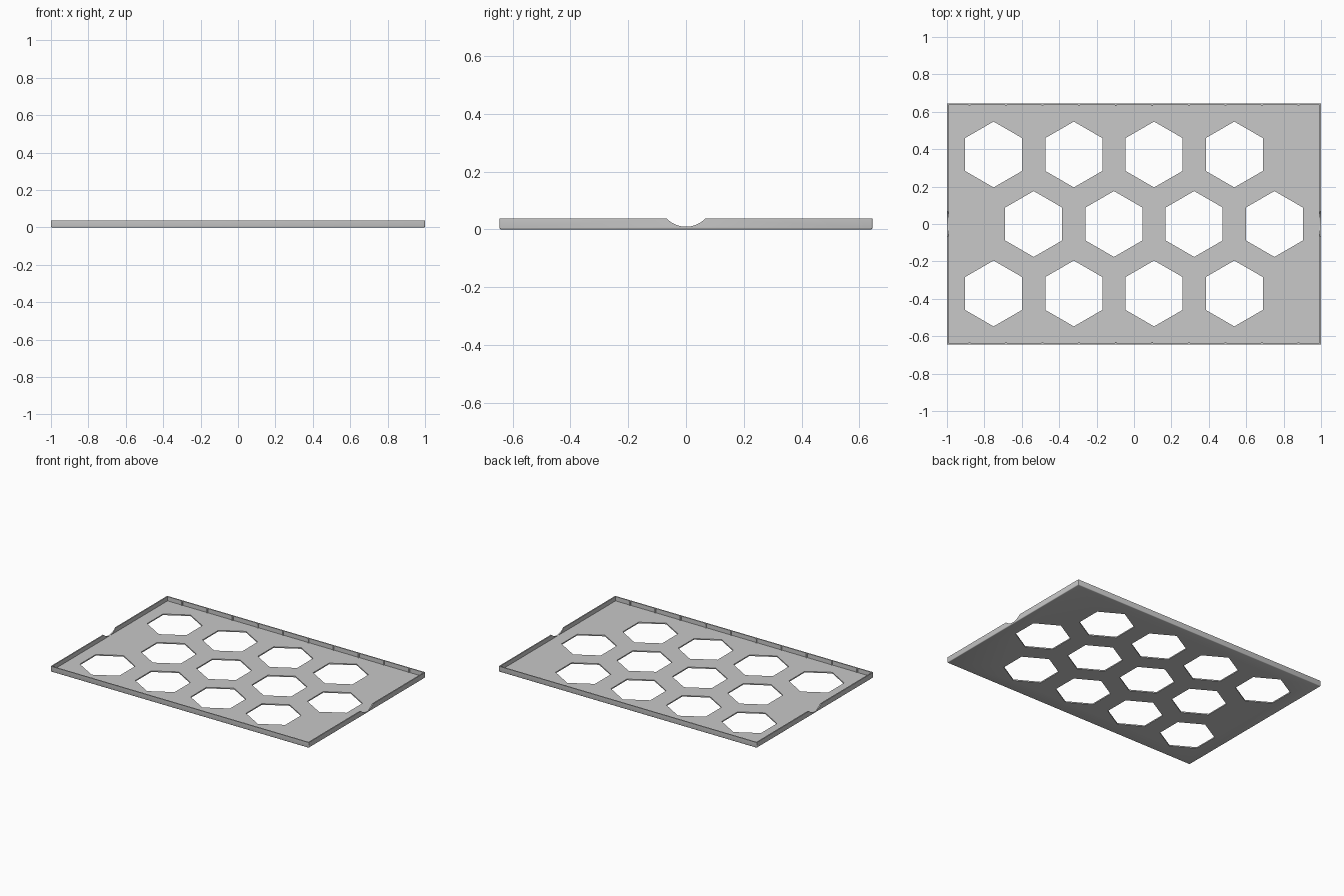
import bpy, bmesh, math
from mathutils import Matrix

if "Cube" in bpy.data.objects:
    bpy.data.objects.remove(bpy.data.objects["Cube"], do_unlink=True)

HALF_Y, HEIGHT, WALL, FLOOR = 0.645, 0.038, 0.008, 0.008
PITCH, HEX_R = 0.429, 0.176
ROW = PITCH * math.sqrt(3) / 2

grey = bpy.data.materials.new("plain grey")
grey.use_nodes = True
colour = (0.58, 0.58, 0.58, 1)
grey.diffuse_color = colour
grey.node_tree.nodes["Principled BSDF"].inputs["Base Color"].default_value = colour


def make_object(name, bm):
    bmesh.ops.recalc_face_normals(bm, faces=bm.faces)
    mesh = bpy.data.meshes.new(name)
    bm.to_mesh(mesh)
    bm.free()
    mesh.materials.append(grey)
    obj = bpy.data.objects.new(name, mesh)
    bpy.context.collection.objects.link(obj)
    return obj


def add_prism(bm, sides, radius, depth, matrix):
    bmesh.ops.create_cone(bm, cap_ends=True, segments=sides, radius1=radius,
                          radius2=radius, depth=depth, matrix=matrix)


def cut(target, cutter):
    cutter.hide_render = True
    mod = target.modifiers.new("cut", "BOOLEAN")
    mod.operation = "DIFFERENCE"
    mod.solver = "EXACT"
    mod.object = cutter
    bpy.context.view_layer.objects.active = target
    bpy.ops.object.modifier_apply(modifier=mod.name)
    bpy.data.objects.remove(cutter, do_unlink=True)


# Tray body: a box hollowed from the top, with rounded outer corners and bottom edge
bm = bmesh.new()
bmesh.ops.create_cube(bm, size=1, matrix=Matrix.Translation((0, 0, HEIGHT / 2))
                      @ Matrix.Diagonal((2, 2 * HALF_Y, HEIGHT, 1)))
top = max(bm.faces, key=lambda f: f.calc_center_median().z)
bmesh.ops.inset_region(bm, faces=[top], thickness=WALL, use_even_offset=True)
pocket = bmesh.ops.extrude_discrete_faces(bm, faces=[top])["faces"][0]
bmesh.ops.translate(bm, verts=pocket.verts, vec=(0, 0, FLOOR - HEIGHT))
outer = [e for e in bm.edges if min(v.co.z for v in e.verts) < 0.001]
bmesh.ops.bevel(bm, geom=outer, offset=0.005, segments=3, profile=0.5, affect="EDGES")
tray = make_object("tray", bm)

# Staggered hexagonal openings
bm = bmesh.new()
for row in (-1, 0, 1):
    shift = -PITCH / 4 if row else PITCH / 4
    for col in range(4):
        add_prism(bm, 6, HEX_R, 0.05, Matrix.Translation(
            ((col - 1.5) * PITCH + shift, row * ROW, 0)))
cut(tray, make_object("hex_cutter", bm))

# Finger notches in both end walls
bm = bmesh.new()
add_prism(bm, 64, 0.092, 2.2, Matrix.Translation((0, 0, 0.101))
          @ Matrix.Rotation(math.pi / 2, 4, "Y"))
cut(tray, make_object("notch_cutter", bm))

# Small ribs along the inside of the long walls
bm = bmesh.new()
for side in (-1, 1):
    for i in range(10):
        add_prism(bm, 8, 0.006, HEIGHT - 0.006, Matrix.Translation(
            ((i - 4.5) * 0.1955, side * (HALF_Y - WALL), HEIGHT / 2 + 0.001)))
make_object("wall_ribs", bm)

# Smooth the rounded edges, keep the rest sharp
bpy.ops.object.select_all(action="DESELECT")
tray.select_set(True)
bpy.context.view_layer.objects.active = tray
bpy.ops.object.shade_smooth_by_angle(angle=math.radians(35))
